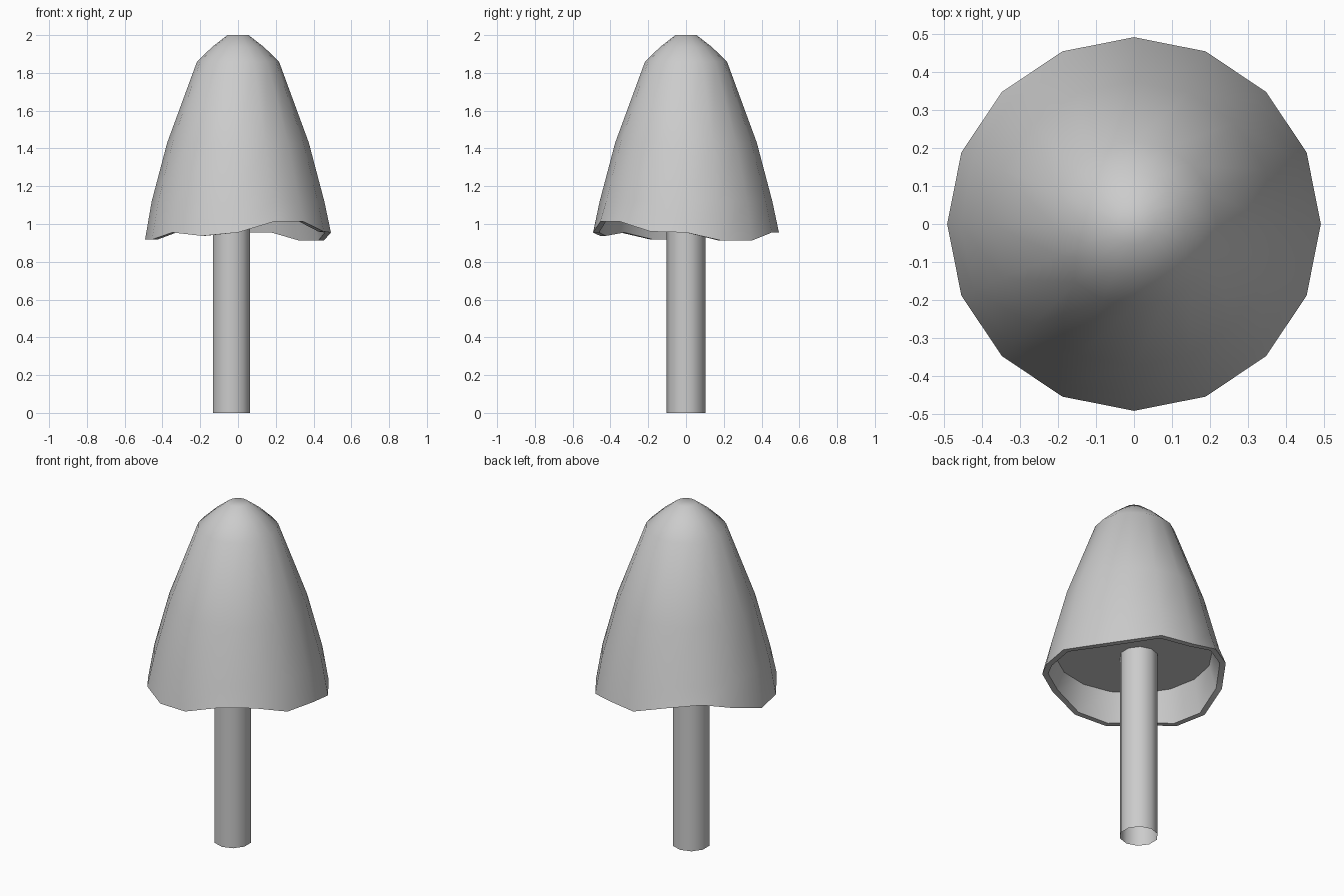
import bpy, bmesh
from math import radians, cos, sin, tau

cube = bpy.data.objects.get("Cube")
if cube:
    bpy.data.objects.remove(cube, do_unlink=True)

grey = bpy.data.materials.new("light grey")
grey.use_nodes = True
colour = (0.6, 0.6, 0.6, 1)
grey.diffuse_color = colour
grey.node_tree.nodes["Principled BSDF"].inputs["Base Color"].default_value = colour


def lathe(name, profile, sides, x=0, turn=0, close_start=False, close_end=False, edge=None):
    """Loft rings of (radius, height); a height of None follows the wavy edge."""
    bm = bmesh.new()
    rings = []
    for r, z in profile:
        ring = []
        for k in range(sides):
            a = tau * k / sides + turn
            h = edge[k] if z is None else z
            ring.append(bm.verts.new((x + r * cos(a), r * sin(a), h)))
        rings.append(ring)
    for low, high in zip(rings, rings[1:]):
        for k in range(sides):
            n = (k + 1) % sides
            bm.faces.new((low[k], low[n], high[n], high[k]))
    if close_start:
        bm.faces.new(rings[0][::-1])
    if close_end:
        bm.faces.new(rings[-1])
    mesh = bpy.data.meshes.new(name)
    bm.to_mesh(mesh)
    bm.free()
    mesh.materials.append(grey)
    obj = bpy.data.objects.new(name, mesh)
    bpy.context.collection.objects.link(obj)
    bpy.ops.object.select_all(action="DESELECT")
    obj.select_set(True)
    bpy.context.view_layer.objects.active = obj
    bpy.ops.object.shade_smooth_by_angle(angle=radians(50))
    return obj


# Cap: flat underside, recessed inner wall, uneven rim, bell-shaped outside
rim = [0.955, 0.912, 0.912, 0.955, 0.955, 1.01, 1.03, 0.98,
       0.918, 0.918, 0.955, 0.937, 0.955, 1.012, 1.012, 0.96]
lathe("cap",
      [(0.42, 1.11), (0.46, None), (0.492, None), (0.457, 1.12), (0.375, 1.43),
       (0.217, 1.86), (0.137, 1.937), (0.056, 2.0)],
      16, close_start=True, close_end=True, edge=rim)

# Stem: open tube, slightly off centre
lathe("stem", [(0.103, 0), (0.103, 1.13)], 10, x=-0.034, turn=tau / 4)
